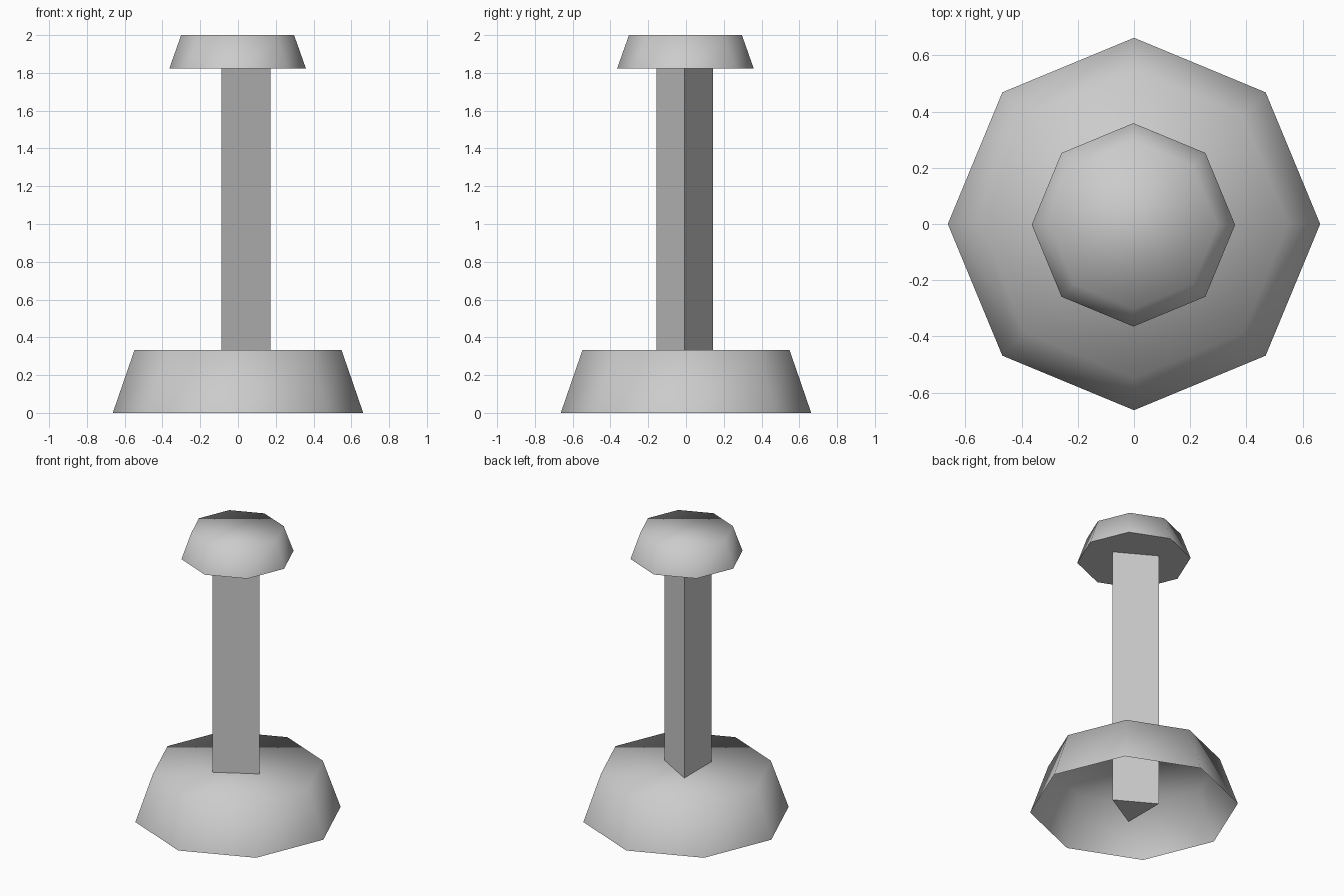
import bpy, bmesh
from math import cos, sin, tau, radians

cube = bpy.data.objects.get("Cube")
if cube:
    bpy.data.objects.remove(cube)

grey = bpy.data.materials.new("light grey")
grey.use_nodes = True
colour = (0.6, 0.6, 0.6, 1)
grey.diffuse_color = colour
grey.node_tree.nodes["Principled BSDF"].inputs["Base Color"].default_value = colour


def frustum(name, sides, r_low, r_high, z_low, z_high, centre=(0, 0), closed=True):
    """Tapered prism with a corner on +x; its underside may be left open."""
    bm = bmesh.new()
    rings = []
    for r, z in ((r_low, z_low), (r_high, z_high)):
        rings.append([bm.verts.new((centre[0] + r * cos(tau * i / sides),
                                    centre[1] + r * sin(tau * i / sides), z))
                      for i in range(sides)])
    low, high = rings
    for i in range(sides):
        j = (i + 1) % sides
        bm.faces.new((low[i], low[j], high[j], high[i]))
    bm.faces.new(high)
    if closed:
        bm.faces.new(low[::-1])
    mesh = bpy.data.meshes.new(name)
    bm.to_mesh(mesh)
    bm.free()
    mesh.materials.append(grey)
    obj = bpy.data.objects.new(name, mesh)
    bpy.context.collection.objects.link(obj)
    # Soft upper rim, crisp lower rim and crisp post corners
    bpy.ops.object.select_all(action="DESELECT")
    obj.select_set(True)
    bpy.context.view_layer.objects.active = obj
    bpy.ops.object.shade_smooth_by_angle(angle=radians(85))
    return obj


# Hollow octagonal foot, triangular post and octagonal cap
frustum("base", 8, 0.663, 0.548, 0, 0.333, closed=False)
frustum("post", 3, 0.173, 0.173, 0, 1.83, centre=(0, -0.007))
frustum("cap", 8, 0.362, 0.299, 1.822, 2, centre=(-0.002, -0.003))
